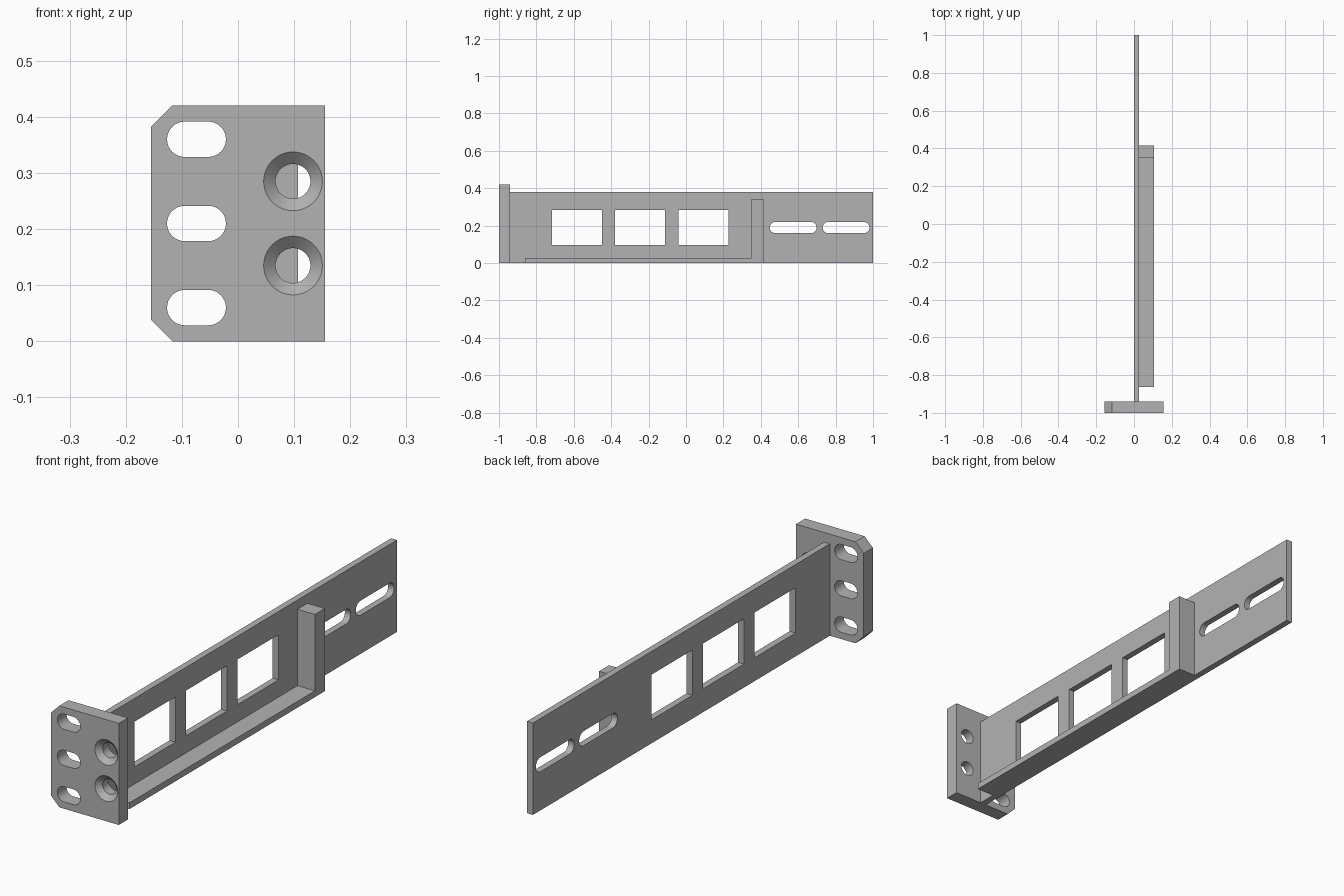
import bpy
import bmesh
import math
from mathutils import Matrix, Vector

cube = bpy.data.objects.get("Cube")
if cube:
    bpy.data.objects.remove(cube, do_unlink=True)

GREY = (0.45, 0.45, 0.45, 1.0)
steel = bpy.data.materials.new("plain_grey_metal")
steel.use_nodes = True
steel.diffuse_color = GREY
steel.node_tree.nodes["Principled BSDF"].inputs["Base Color"].default_value = GREY


def finish(name, bm):
    bmesh.ops.recalc_face_normals(bm, faces=bm.faces)
    mesh = bpy.data.meshes.new(name)
    bm.to_mesh(mesh)
    bm.free()
    mesh.materials.append(steel)
    obj = bpy.data.objects.new(name, mesh)
    bpy.context.collection.objects.link(obj)
    return obj


def prism(name, outline, start, depth):
    """Extrude an outline of 3D points along a depth vector."""
    bm = bmesh.new()
    face = bm.faces.new([bm.verts.new(Vector(p) + Vector(start)) for p in outline])
    new = bmesh.ops.extrude_face_region(bm, geom=[face])["geom"]
    bmesh.ops.translate(bm, vec=depth, verts=[v for v in new if isinstance(v, bmesh.types.BMVert)])
    return finish(name, bm)


def box(name, low, high):
    (x0, y0, z0), (x1, y1, z1) = low, high
    ring = [(x0, y0, z0), (x1, y0, z0), (x1, y1, z0), (x0, y1, z0)]
    return prism(name, ring, (0, 0, 0), (0, 0, z1 - z0))


def slot_outline(length, width, steps=16):
    """Rounded slot as flat (u, v) pairs around its centre."""
    r = width / 2
    points = []
    for side in (1, -1):
        for i in range(steps + 1):
            a = math.pi * (i / steps - 0.5)
            points.append((side * (length / 2 - r + r * math.cos(a)), side * r * math.sin(a)))
    return points


def cone_along_y(name, r_front, r_back, x, z, y0, y1):
    bm = bmesh.new()
    turn = Matrix.Translation((x, (y0 + y1) / 2, z)) @ Matrix.Rotation(-math.pi / 2, 4, "X")
    bmesh.ops.create_cone(bm, cap_ends=True, segments=48, radius1=r_front, radius2=r_back,
                          depth=y1 - y0, matrix=turn)
    return finish(name, bm)


def cut(target, cutters):
    bpy.context.view_layer.objects.active = target
    for cutter in cutters:
        mod = target.modifiers.new("cut", "BOOLEAN")
        mod.operation = "DIFFERENCE"
        mod.solver = "EXACT"
        mod.object = cutter
        bpy.ops.object.modifier_apply(modifier=mod.name)
        bpy.data.objects.remove(cutter, do_unlink=True)
    bpy.ops.object.select_all(action="DESELECT")
    target.select_set(True)
    bpy.ops.object.shade_smooth_by_angle(angle=math.radians(25))


# Front mounting flange with two clipped corners
HALF, TOP, CLIP = 0.155, 0.42, 0.038
flange = prism("front_flange",
               [(-HALF + CLIP, 0, 0), (HALF, 0, 0), (HALF, 0, TOP),
                (-HALF + CLIP, 0, TOP), (-HALF, 0, TOP - CLIP), (-HALF, 0, CLIP)],
               (0, -1, 0), (0, 0.06, 0))

# Flange slots and countersunk screw holes
holes = []
for z in (0.06, 0.21, 0.36):
    outline = [(u, 0, v) for u, v in slot_outline(0.105, 0.063)]
    holes.append(prism("slot_cutter", outline, (-0.074, -1.1, z), (0, 0.3, 0)))
for z in (0.135, 0.285):
    holes.append(cone_along_y("hole_cutter", 0.031, 0.031, 0.098, z, -1.1, -0.9))
    holes.append(cone_along_y("sink_cutter", 0.063, 0.031, 0.098, z, -1.01, -0.98))
cut(flange, holes)

# Long side plate with windows and adjustment slots
plate = box("side_plate", (0, -0.94, 0), (0.027, 1, 0.38))
holes = [box("window_cutter", (-0.1, y - 0.134, 0.097), (0.1, y + 0.134, 0.284))
         for y in (-0.582, -0.245, 0.093)]
for y in (0.573, 0.856):
    outline = [(0, u, v) for u, v in slot_outline(0.25, 0.06)]
    holes.append(prism("slot_cutter", outline, (-0.1, y, 0.19), (0.3, 0, 0)))
cut(plate, holes)

# Bottom shelf and the upright stop at its end
box("bottom_shelf", (0.027, -0.862, 0), (0.107, 0.35, 0.026))
box("upright_stop", (0.027, 0.35, 0), (0.107, 0.415, 0.342))
